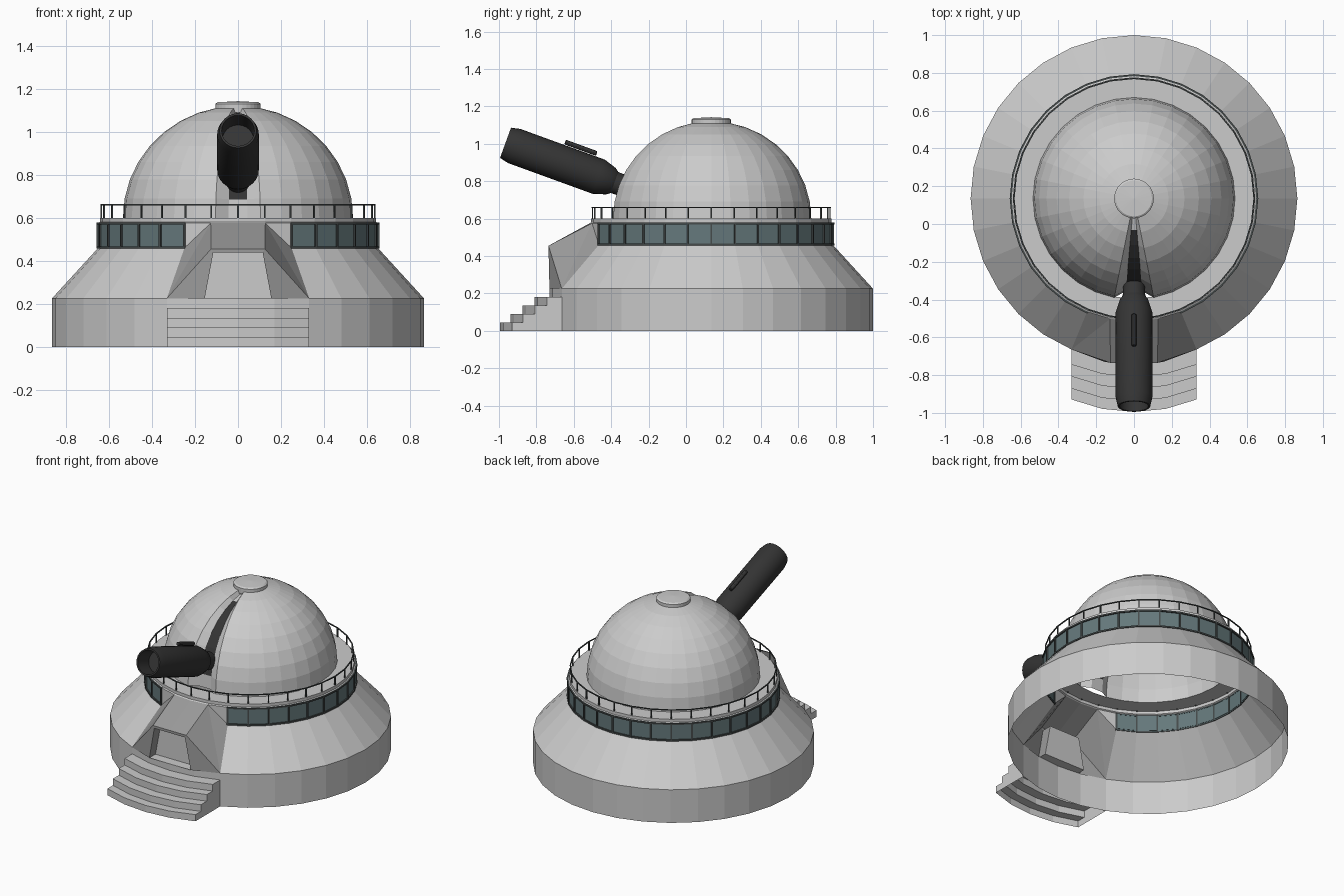
import bpy, math
from mathutils import Vector, Matrix

if "Cube" in bpy.data.objects:
    bpy.data.objects.remove(bpy.data.objects["Cube"])

CY, N = 0.135, 32          # axis of the round building, number of sides
STEP = 2 * math.pi / N


def material(name, c):
    m = bpy.data.materials.new(name)
    m.diffuse_color = (*c, 1)
    m.use_nodes = True
    m.node_tree.nodes["Principled BSDF"].inputs["Base Color"].default_value = m.diffuse_color
    return m


BLACK = material("black", (0.035, 0.035, 0.035))
TEAL = material("window_glass", (0.13, 0.19, 0.2))
FRAME = material("dark_frame", (0.06, 0.07, 0.07))
GREY = material("dark_grey", (0.32, 0.32, 0.32))


def mesh(name, verts, faces, mat=None):
    me = bpy.data.meshes.new(name)
    me.from_pydata([tuple(v) for v in verts], [], faces)
    ob = bpy.data.objects.new(name, me)
    bpy.context.collection.objects.link(ob)
    if mat:
        me.materials.append(mat)
    return ob


def polar(r, k, z):
    # k counts sides, starting at the front (-y) and turning towards +x
    return Vector((r * math.sin(k * STEP), CY - r * math.cos(k * STEP), z))


def lathe(name, profile, k0=0, k1=N, mat=None):
    n = len(profile)
    verts = [polar(r, k, z) for k in range(k0, k1 + 1) for r, z in profile]
    faces = [(c * n + i, (c + 1) * n + i, (c + 1) * n + i + 1, c * n + i + 1)
             for c in range(k1 - k0) for i in range(n - 1)]
    ob = mesh(name, verts, faces, mat)
    w = ob.modifiers.new("weld", 'WELD')
    w.merge_threshold = 0.0002
    return ob


def radial_boxes(name, ks, r, w, z0, z1, mat):
    verts, faces = [], []
    for k in ks:
        out = polar(1, k, 0) - Vector((0, CY, 0))
        side = Vector((-out.y, out.x, 0))
        b = len(verts)
        for z in (z0, z1):
            for i, j in ((-1, -1), (1, -1), (1, 1), (-1, 1)):
                verts.append(polar(r, k, z) + out * i * w + side * j * w)
        faces += [(b + 3, b + 2, b + 1, b), (b + 4, b + 5, b + 6, b + 7)]
        faces += [(b + i, b + (i + 1) % 4, b + 4 + (i + 1) % 4, b + 4 + i) for i in range(4)]
    return mesh(name, verts, faces, mat)


# Round base, sloped roof, and terrace ring
lathe("base_wall", [(0.865, 0), (0.865, 0.225)])
lathe("sloped_roof", [(0.865, 0.225), (0.65, 0.46)], 2, N - 2)
lathe("terrace", [(0.65, 0.575), (0.642, 0.58), (0.642, 0.6), (0.53, 0.6)])

# Window band with rims and mullions
lathe("windows", [(0.65, 0.46), (0.65, 0.575)], 2, N - 2, TEAL)
for nm, z in (("window_sill", 0.457), ("window_head", 0.568)):
    lathe(nm, [(0.648, z), (0.658, z), (0.658, z + 0.01), (0.648, z + 0.01)], 2, N - 2, FRAME)
radial_boxes("mullions", range(2, N - 1), 0.652, 0.005, 0.457, 0.578, FRAME)

# Railing
radial_boxes("railing_posts", range(N), 0.635, 0.0035, 0.595, 0.66, FRAME)
lathe("railing_top", [(0.632, 0.657), (0.639, 0.657), (0.639, 0.663),
                      (0.632, 0.663), (0.632, 0.657)], 0, N, FRAME)

# Dome, open at the front wedge
RINGS = 9
dome = [(0.535 * math.cos(i * math.pi / 2 / RINGS), 0.6 + 0.52 * math.sin(i * math.pi / 2 / RINGS))
        for i in range(RINGS + 1)]
lathe("dome", dome, 1, N - 1)
lathe("dome_cap", [(0.105, 1.09), (0.105, 1.13), (0.095, 1.137), (0, 1.142)])

# Recessed observing slot: slanted cheeks and a floor with a dark opening
inner = [(r * 0.92, 0.6 + (z - 0.6) * 0.95) for r, z in dome]
m = RINGS + 1
for nm, ka, kb in (("slot_cheek_left", (-1, dome), (-0.45, inner)),
                   ("slot_cheek_right", (0.45, inner), (1, dome)),
                   ("slot_floor", (-0.45, inner), (0.45, inner))):
    verts = [polar(r, k, z) for k, prof in (ka, kb) for r, z in prof]
    ob = mesh(nm, verts, [(i, m + i, m + i + 1, i + 1) for i in range(m - 1)])
    if nm == "slot_floor":
        ob.data.materials.append(None)
        ob.data.materials.append(BLACK)
        for i, p in enumerate(ob.data.polygons):
            p.material_index = 1 if 1 <= i <= 6 else 0

# Telescope: hollow tube turned around its tilted axis
tilt = math.radians(20)
back = Vector((0, math.cos(tilt), -math.sin(tilt)))
up = Vector((0, math.sin(tilt), math.cos(tilt)))
muzzle = Vector((0, -0.965, 1.005))


def tube(name, profile, origin, n, mat):
    verts = []
    for t, r in profile:
        for j in range(n):
            a = 2 * math.pi * j / n
            verts.append(origin + back * t + Vector((1, 0, 0)) * r * math.cos(a) + up * r * math.sin(a))
    faces = [(i * n + j, i * n + (j + 1) % n, (i + 1) * n + (j + 1) % n, (i + 1) * n + j)
             for i in range(len(profile) - 1) for j in range(n)]
    faces = [f[::-1] for f in faces]
    faces += [tuple(range(n))[::-1], tuple(range(len(verts) - n, len(verts)))]
    ob = mesh(name, verts, [f[::-1] for f in faces], mat)
    bpy.context.view_layer.objects.active = ob
    ob.select_set(True)
    bpy.ops.object.mode_set(mode='EDIT')
    bpy.ops.mesh.select_all(action='SELECT')
    bpy.ops.mesh.normals_make_consistent(inside=False)
    bpy.ops.object.mode_set(mode='OBJECT')
    bpy.ops.object.shade_smooth_by_angle(angle=math.radians(30))
    ob.select_set(False)


tube("telescope", [(0.12, 0.072), (0.0, 0.076), (0.0, 0.086), (0.05, 0.097), (0.53, 0.097),
                   (0.6, 0.075), (0.62, 0.06), (0.72, 0.055)], muzzle, 24, BLACK)
tube("finder_scope", [(0, 0.009), (0.004, 0.013), (0.176, 0.013), (0.18, 0.009)],
     muzzle + back * 0.298 + up * 0.113, 12, BLACK)

# Entrance porch, right half mirrored
A, B, C = polar(0.865, 2, 0.225), polar(0.65, 2, 0.46), polar(0.65, 1, 0.575)
C0 = polar(0.65, 0, 0.575)
D, D0 = (0.125, -0.735, 0.455), (0, -0.735, 0.455)
E, E0 = (0.155, -0.73, 0.225), (0, -0.73, 0.225)
F, F0 = (0.115, -0.735, 0.438), (0, -0.735, 0.438)
G, G0 = (0.155, -0.665, 0.225), (0, -0.665, 0.225)
H, H0 = (0.115, -0.665, 0.438), (0, -0.665, 0.438)
B1 = polar(0.65, 2, 0.575)


def half(name, polys, mat=None):
    verts = [v for p in polys for v in p]
    faces, b = [], 0
    for p in polys:
        faces.append(tuple(range(b, b + len(p))))
        b += len(p)
    mesh(name, verts, faces, mat).modifiers.new("mirror", 'MIRROR')


half("porch", [(A, B, C), (A, C, D), (A, D, F, E), (D, D0, F0, F), (D, C, C0, D0),
               (E, F, H, G), (F, F0, H0, H)], GREY)
half("door", [(G, H, H0, G0), (E, G, G0, E0)])
half("wall_beside_porch", [(B, B1, C)])

# Curved front steps following the base wall
path = [(0.265, 0), (0.265, 0.045), (0.207, 0.045), (0.207, 0.09), (0.143, 0.09),
        (0.143, 0.135), (0.08, 0.135), (0.08, 0.18), (0, 0.18)]
n = len(path)
verts = [polar(0.865, k, z) - Vector((0, d, 0)) for k in range(-2, 3) for d, z in path]
faces = [(c * n + i, (c + 1) * n + i, (c + 1) * n + i + 1, c * n + i + 1)
         for c in range(4) for i in range(n - 1)]
verts += [polar(0.865, -2, 0), polar(0.865, 2, 0)]
faces += [tuple(range(n)) + (5 * n,), (5 * n + 1,) + tuple(range(5 * n - 1, 4 * n - 1, -1))]
mesh("front_steps", verts, faces)
